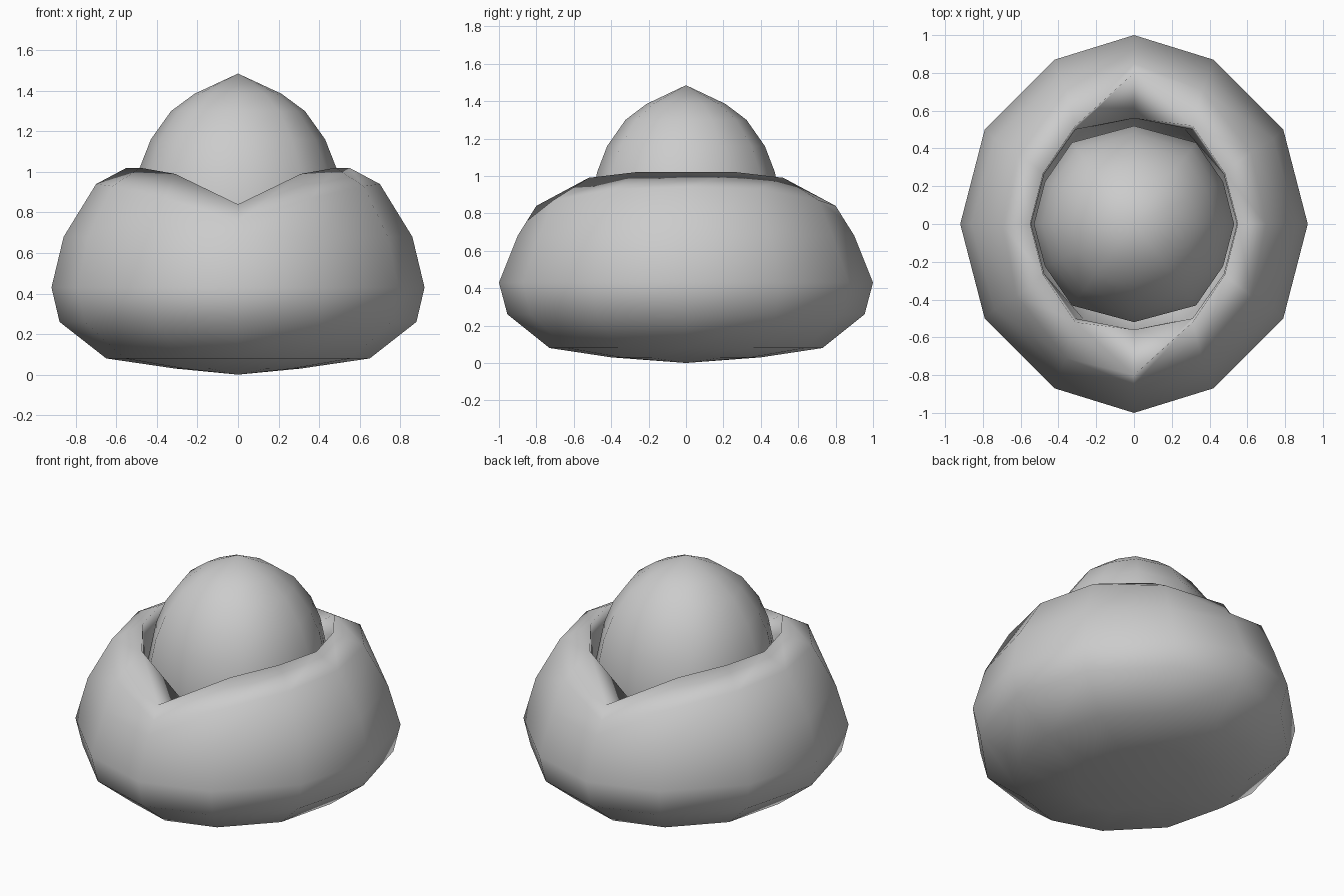
import bpy, bmesh

if "Cube" in bpy.data.objects:
    bpy.data.objects.remove(bpy.data.objects["Cube"])


def full_ring(quarter):
    """Mirror four quarter points (+x axis round to +y axis) into a 12-point ring."""
    a, b, c, d = quarter
    fx = lambda p: (-p[0], p[1], p[2])
    fy = lambda p: (p[0], -p[1], p[2])
    half = [a, b, c, d, fx(c), fx(b), fx(a)]
    return half + [fy(half[i]) for i in (5, 4, 3, 2, 1)]


def flat_ring(rx, ry, z, shape):
    return [(x * rx, y * ry, z) for x, y in shape]


def skin(name, bottom, rings, top):
    """Loft rings between a bottom pole and a top pole."""
    bm = bmesh.new()
    loops = [[bm.verts.new(p) for p in full_ring(r)] for r in rings]
    n = 12
    lo = bm.verts.new((0, 0, bottom))
    hi = bm.verts.new((0, 0, top))
    for i in range(n):
        j = (i + 1) % n
        bm.faces.new((lo, loops[0][j], loops[0][i]))
        for p, q in zip(loops, loops[1:]):
            bm.faces.new((p[i], p[j], q[j], q[i]))
        bm.faces.new((loops[-1][i], loops[-1][j], hi))
    for f in bm.faces:
        f.smooth = True
    # keep the opening's lip crisp
    for e in bm.edges:
        if len(e.link_faces) == 2 and e.calc_face_angle(0) > 1.05:
            e.smooth = False
    me = bpy.data.meshes.new(name)
    bm.to_mesh(me)
    bm.free()
    ob = bpy.data.objects.new(name, me)
    bpy.context.collection.objects.link(ob)
    return ob


# Outer shell with a notched lip, folded inward to a hollow
BODY = [(1, 0), (.859, .5), (.457, .87), (0, 1)]
shell_rings = [flat_ring(rx, ry, z, BODY) for rx, ry, z in [
    (.31, .40, .03), (.65, .73, .08), (.88, .955, .26),
    (.92, 1.0, .43), (.86, .90, .68)]]
shell_rings += [
    [(.70, 0, .94), (.62, .38, .93), (.36, .71, .87), (0, .85, .76)],
    [(.55, 0, 1.02), (.48, .27, 1.02), (.31, .52, .99), (0, .80, .84)],
    [(.545, 0, .93), (.475, .265, .92), (.31, .50, .87), (0, .56, .78)],
]
shell_rings += [flat_ring(.58, .58, .5, BODY), flat_ring(.4, .4, .2, BODY)]
skin("shell", 0, shell_rings, .15)

# Egg sitting in the hollow
EGG = [(1, 0), (.89, .43), (.62, .83), (0, 1)]
egg_rings = [flat_ring(r, r * .98, z, EGG) for r, z in [
    (.34, .30), (.49, .52), (.53, .80), (.485, 1.02),
    (.43, 1.16), (.33, 1.30), (.215, 1.385)]]
skin("egg", .2, egg_rings, 1.485)
